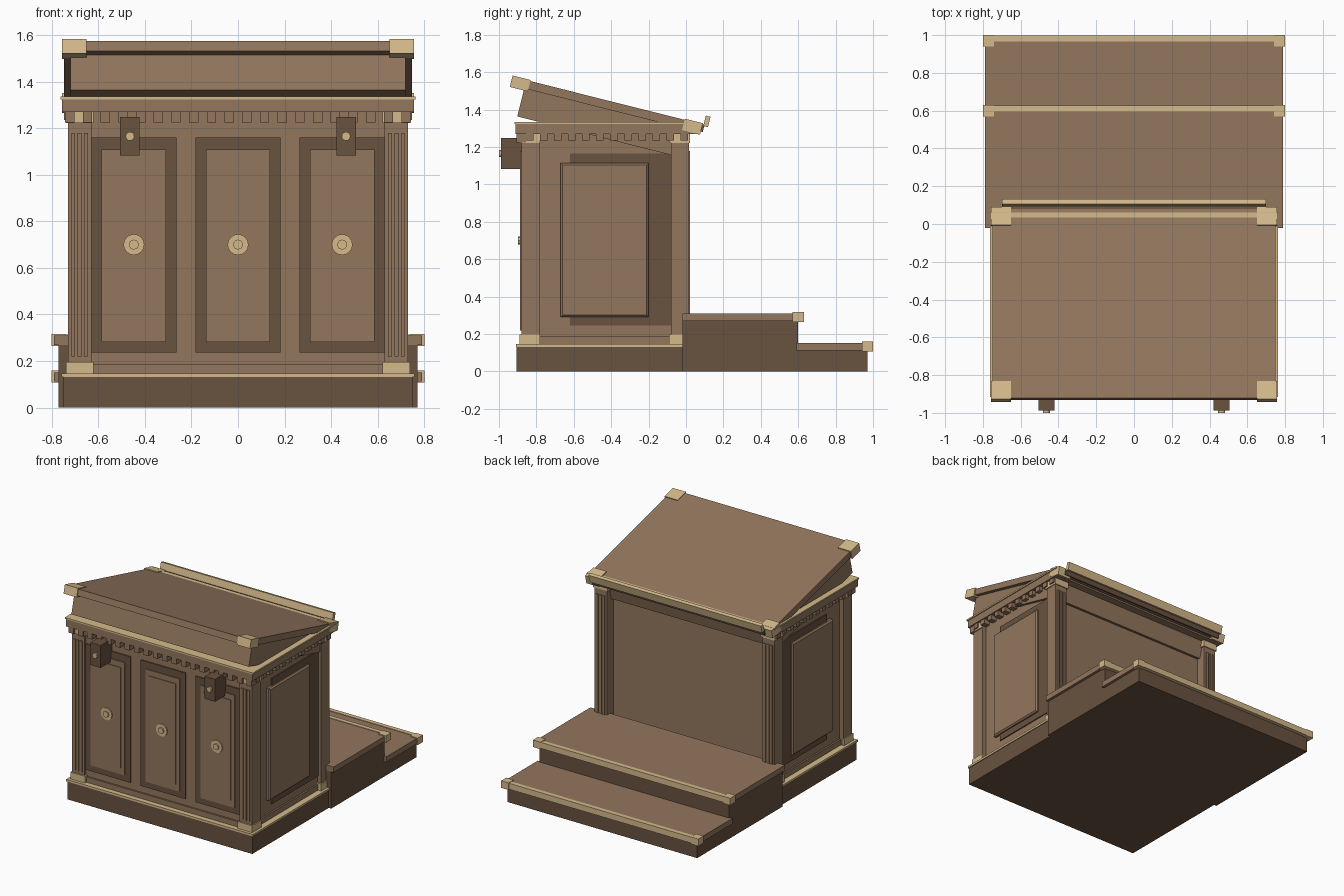
import bpy, bmesh, math
from mathutils import Matrix, Vector

if "Cube" in bpy.data.objects:
    bpy.data.objects.remove(bpy.data.objects["Cube"])


def material(name, rgb):
    m = bpy.data.materials.new(name)
    m.diffuse_color = (*rgb, 1)
    m.use_nodes = True
    m.node_tree.nodes["Principled BSDF"].inputs["Base Color"].default_value = m.diffuse_color
    return m


WOOD = material("wood", (0.29, 0.18, 0.11))
DARK = material("dark_wood", (0.14, 0.085, 0.05))
GOLD = material("brass", (0.66, 0.49, 0.26))

# Frame of the sloping desk: origin on its top surface, tilted down to the back
SLOPE = Matrix.Translation((0, -0.42, 1.449)) @ Matrix.Rotation(math.radians(-14.1), 4, 'X')


def finish(name, bm, mat, matrix=None):
    me = bpy.data.meshes.new(name)
    bmesh.ops.recalc_face_normals(bm, faces=bm.faces)
    bm.to_mesh(me)
    bm.free()
    me.materials.append(mat)
    ob = bpy.data.objects.new(name, me)
    if matrix:
        ob.matrix_world = matrix
    bpy.context.collection.objects.link(ob)
    return ob


def add_box(bm, x, y, z):
    size = Vector((x[1] - x[0], y[1] - y[0], z[1] - z[0]))
    mid = Vector((x[0] + x[1], y[0] + y[1], z[0] + z[1])) / 2
    m = Matrix.Translation(mid) @ Matrix.Diagonal((*size, 1))
    return bmesh.ops.create_cube(bm, size=1, matrix=m)['verts']


def boxes(name, items, mat, matrix=None, mirror=False):
    """One object from several boxes; mirror repeats them at -x."""
    bm = bmesh.new()
    for x, y, z in items:
        add_box(bm, x, y, z)
        if mirror:
            add_box(bm, (-x[1], -x[0]), y, z)
    return finish(name, bm, mat, matrix)


def box(name, hx, y, z, mat, matrix=None):
    return boxes(name, [((-hx, hx), y, z)], mat, matrix)


def disc(name, x, z, r, y, mat, sides):
    """Short cylinder facing the front, spanning y[0]..y[1]."""
    bm = bmesh.new()
    m = Matrix.Translation((x, sum(y) / 2, z)) @ Matrix.Rotation(math.pi / 2, 4, 'X')
    bmesh.ops.create_cone(bm, cap_ends=True, segments=sides, radius1=r, radius2=r,
                          depth=y[1] - y[0], matrix=m)
    return finish(name, bm, mat)


# Plinth and its trim
box("plinth", 0.75, (-0.905, 0.0), (0, 0.132), DARK)
box("plinth_trim", 0.757, (-0.91, -0.02), (0.132, 0.147), GOLD)
box("baseboard", 0.712, (-0.872, -0.05), (0.14, 0.187), WOOD)

# Two steps at the back: riser, tread, nosing with end caps
for name, y0, y1, top in (("upper", -0.02, 0.6, 0.31), ("lower", 0.59, 0.97, 0.152)):
    box(name + "_step_riser", 0.77, (y0, y1), (0, top - 0.04), DARK)
    box(name + "_step_tread", 0.79, (y0, y1), (top - 0.04, top), WOOD)
    box(name + "_step_nosing", 0.795, (y1 - 0.005, y1 + 0.027), (top - 0.04, top + 0.004), GOLD)
    boxes(name + "_step_nosing_caps",
          [((0.74, 0.80), (y1 - 0.03, y1 + 0.03), (top - 0.045, top + 0.007))], GOLD, mirror=True)

# Cabinet body
box("cabinet", 0.70, (-0.86, -0.06), (0.14, 1.28), WOOD)

# Corner columns with reeds, base blocks and capitals
columns, reeds, blocks, capitals = [], [], [], []
for y0, y1, face in ((-0.88, -0.78, -1), (-0.08, 0.015, 1)):
    columns.append(((0.63, 0.73), (y0, y1), (0.14, 1.28)))
    for i in range(3):
        x = 0.653 + 0.027 * i
        y = (y0 - 0.007, y0) if face < 0 else (y1, y1 + 0.007)
        reeds.append(((x - 0.008, x + 0.008), y, (0.22, 1.18)))
    ex = (0.62, 0.738)
    ey = (y0 - 0.009, y1) if face < 0 else (y0 - 0.01, y1 + 0.007)
    blocks.append((ex, ey, (0.145, 0.197)))
    capitals.append((ex, ey, (1.222, 1.272)))
boxes("corner_columns", columns, WOOD, mirror=True)
boxes("column_reeds", reeds, WOOD, mirror=True)
boxes("column_bases", blocks, GOLD, mirror=True)
boxes("column_capitals", capitals, GOLD, mirror=True)

# Front panels with rosettes
for i, x in enumerate((-0.447, 0, 0.447)):
    n = f"front_panel_{i + 1}"
    boxes(n + "_frame", [((x - 0.182, x + 0.182), (-0.869, -0.855), (0.237, 1.16))], DARK)
    boxes(n, [((x - 0.138, x + 0.138), (-0.876, -0.86), (0.282, 1.108)),
              ((x - 0.11, x + 0.11), (-0.881, -0.86), (0.33, 1.067))], WOOD)
    disc(n + "_rosette", x, 0.7, 0.045, (-0.888, -0.87), GOLD, 16)
    disc(n + "_rosette_knob", x, 0.7, 0.022, (-0.898, -0.87), GOLD, 8)

# Side panels: dark backing with a raised, chamfered field
boxes("side_panel_backing", [((0.69, 0.708), (-0.62, -0.06), (0.245, 1.165))], DARK, mirror=True)
for s, n in ((1, "right"), (-1, "left")):
    bm = bmesh.new()
    add_box(bm, (0.69, 0.727), (-0.67, -0.2), (0.292, 1.115))
    bmesh.ops.scale(bm, vec=(s, 1, 1), verts=bm.verts)
    edges = [e for e in bm.edges if all(abs(v.co.x) > 0.72 for v in e.verts)]
    bmesh.ops.bevel(bm, geom=edges, offset=0.01, segments=1, affect='EDGES')
    finish(n + "_side_panel", bm, WOOD)

# Brackets under the cornice on the front
for x, n in ((-0.464, "left"), (0.464, "right")):
    boxes(n + "_bracket", [((x - 0.042, x + 0.042), (-0.988, -0.86), (1.083, 1.247))], DARK)
    disc(n + "_bracket_stud", x, 1.165, 0.019, (-1.0, -0.98), GOLD, 12)

# Cornice and dentils
box("cornice", 0.755, (-0.912, 0.055), (1.27, 1.325), WOOD)
box("cornice_trim", 0.763, (-0.917, 0.062), (1.324, 1.335), GOLD)
dentils = []
for i in range(20):
    x = -0.722 + 1.444 * i / 19
    dentils.append(((x - 0.02, x + 0.02), (-0.905, -0.855), (1.225, 1.272)))
boxes("front_dentils", dentils, WOOD)
dentils = []
for i in range(12):
    y = -0.835 + 0.075 * i
    dentils.append(((0.69, 0.748), (y - 0.02, y + 0.02), (1.235, 1.272)))
boxes("side_dentils", dentils, WOOD, mirror=True)

# Sloping desk: box, lid, brass corners and book ledge
box("desk_box", 0.72, (-0.447, 0.45), (-0.2, -0.03), WOOD, SLOPE)
box("desk_lid", 0.748, (-0.517, 0.515), (-0.046, 0), WOOD, SLOPE)
boxes("lid_corners", [((0.65, 0.756), y, (-0.057, 0.006)) for y in ((-0.524, -0.425), (0.425, 0.524))],
      GOLD, SLOPE, mirror=True)
box("ledge_backing", 0.70, (0.51, 0.535), (-0.04, 0.0), DARK, SLOPE)
box("book_ledge", 0.70, (0.53, 0.556), (-0.008, 0.05), GOLD, SLOPE)
